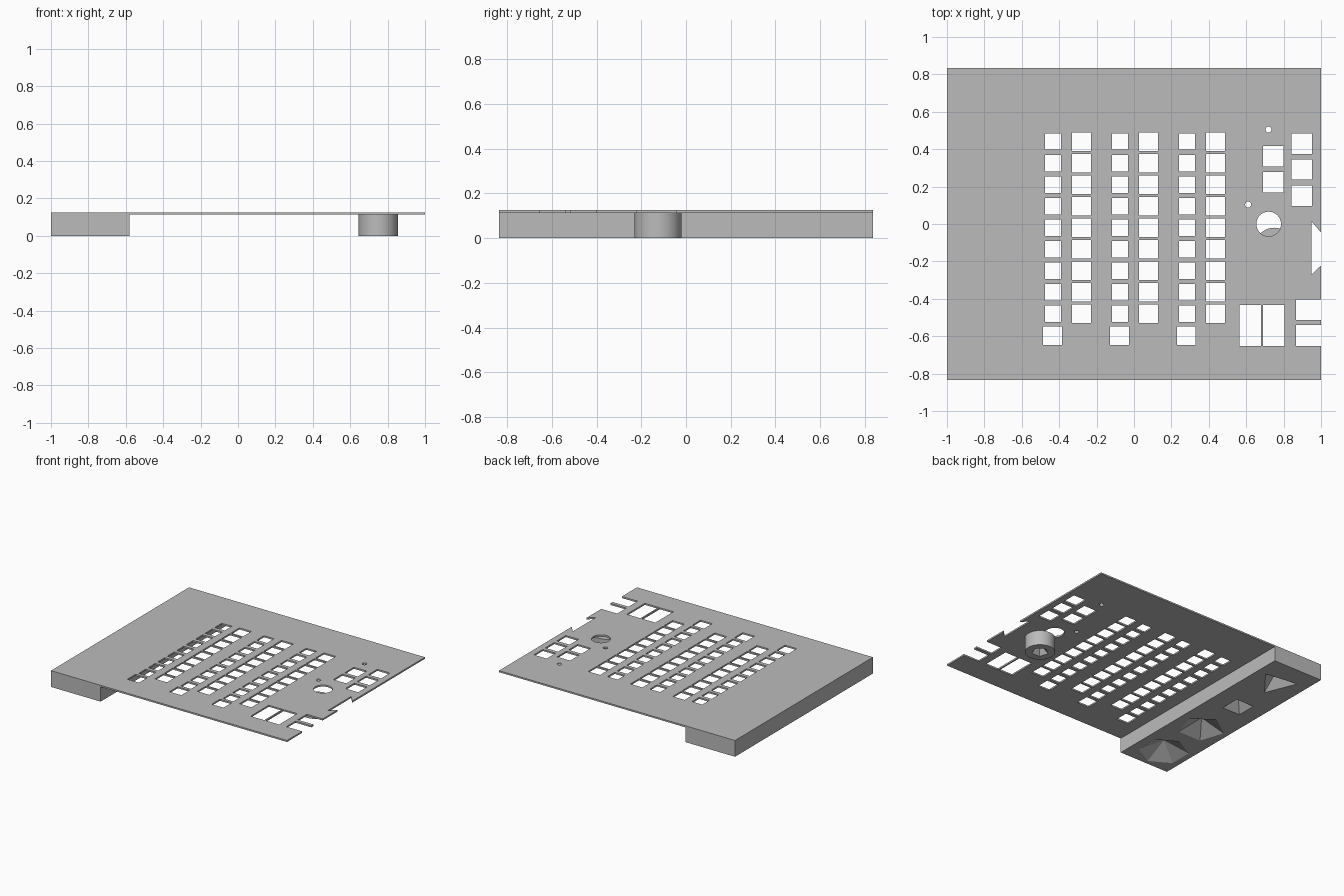
import bpy, bmesh
from math import cos, sin, pi, radians

if "Cube" in bpy.data.objects:
    bpy.data.objects.remove(bpy.data.objects["Cube"], do_unlink=True)

TOP, UNDER, HALF_Y = 0.125, 0.113, 0.835

grey = bpy.data.materials.new("plain grey")
grey.use_nodes = True
grey.diffuse_color = (0.5, 0.5, 0.5, 1)
grey.node_tree.nodes["Principled BSDF"].inputs["Base Color"].default_value = grey.diffuse_color


def prism(bm, points, z0, z1):
    """Upright prism over a plan outline."""
    low = [bm.verts.new((x, y, z0)) for x, y in points]
    high = [bm.verts.new((x, y, z1)) for x, y in points]
    n = len(points)
    bm.faces.new(low[::-1])
    bm.faces.new(high)
    for i in range(n):
        j = (i + 1) % n
        bm.faces.new((low[i], low[j], high[j], high[i]))


def ring(x, y, r, sides, turn=90):
    a = radians(turn)
    return [(x + r * cos(a + 2 * pi * i / sides), y + r * sin(a + 2 * pi * i / sides))
            for i in range(sides)]


def rect(x0, x1, y0, y1):
    return [(x0, y0), (x1, y0), (x1, y1), (x0, y1)]


def square(x, y, size):
    h = size / 2
    return rect(x - h, x + h, y - h, y + h)


def pit(bm, points, depth):
    """Pyramid pit opening downwards at z = 0."""
    n = len(points)
    cx, cy = sum(p[0] for p in points) / n, sum(p[1] for p in points) / n
    lip = 0.01
    k = 1 + lip / depth
    base = [bm.verts.new((cx + (x - cx) * k, cy + (y - cy) * k, -lip)) for x, y in points]
    tip = bm.verts.new((cx, cy, depth))
    bm.faces.new(base[::-1])
    for i in range(n):
        bm.faces.new((base[i], base[(i + 1) % n], tip))


def finish(bm, name):
    bmesh.ops.recalc_face_normals(bm, faces=bm.faces)
    mesh = bpy.data.meshes.new(name)
    bm.to_mesh(mesh)
    bm.free()
    mesh.materials.append(grey)
    obj = bpy.data.objects.new(name, mesh)
    bpy.context.collection.objects.link(obj)
    return obj


def cut(obj, bm):
    """Subtract the cutter, then smooth the round walls."""
    cutter = finish(bm, "cutter")
    cutter.hide_render = True
    mod = obj.modifiers.new("cut", "BOOLEAN")
    mod.object, mod.operation, mod.solver = cutter, "DIFFERENCE", "EXACT"
    bpy.ops.object.select_all(action="DESELECT")
    obj.select_set(True)
    bpy.context.view_layer.objects.active = obj
    bpy.ops.object.modifier_apply(modifier=mod.name)
    bpy.data.objects.remove(cutter, do_unlink=True)
    bpy.ops.object.shade_smooth_by_angle(angle=radians(25))


# Panel with its deep end block, one profile extruded along y
bm = bmesh.new()
profile = [(-1, 0), (-0.58, 0), (-0.58, UNDER), (1, UNDER), (1, TOP), (-1, TOP)]
face = bm.faces.new([bm.verts.new((x, -HALF_Y, z)) for x, z in profile])
side = bmesh.ops.extrude_face_region(bm, geom=[face])["geom"]
bmesh.ops.translate(bm, vec=(0, 2 * HALF_Y, 0),
                    verts=[v for v in side if isinstance(v, bmesh.types.BMVert)])
panel = finish(bm, "panel")

# Grid of key openings: three pairs of columns
openings = []
for g in range(3):
    x = -0.433 + 0.358 * g
    for row in range(9):
        y = 0.44 - 0.115 * row
        openings += [square(x, y, 0.086), square(x + 0.152, y, 0.101)]
    openings.append(square(x - 0.003, -0.597, 0.1))

# Openings along the right edge
openings += [square(0.745, y, 0.11) for y in (0.362, 0.224)]
openings += [square(0.897, y, 0.108) for y in (0.429, 0.291, 0.151)]
openings += [rect(x, x + 0.115, -0.652, -0.433) for x in (0.564, 0.69)]
openings += [rect(0.866, 1.05, y, y + 0.111) for y in (-0.652, -0.514)]
openings.append([(0.95, 0.013), (0.95, -0.27), (1.05, -0.174), (1.05, -0.103)])
openings += [ring(0.719, 0.505, 0.016, 16), ring(0.61, 0.104, 0.016, 16),
             ring(0.72, 0.0, 0.066, 40)]

cutters = bmesh.new()
for outline in openings:
    prism(cutters, outline, UNDER - 0.05, TOP + 0.05)

# Pyramid pits under the end block
for outline in (ring(-0.79, 0.595, 0.15, 3, 22), square(-0.8, 0.175, 0.15),
                ring(-0.8, -0.22, 0.165, 5), ring(-0.8, -0.63, 0.175, 6)):
    pit(cutters, outline, 0.09)
cut(panel, cutters)

# Round post under the panel, with its own pit
bm = bmesh.new()
prism(bm, ring(0.75, -0.125, 0.105, 48), 0, UNDER)
post = finish(bm, "round_post")
cutters = bmesh.new()
pit(cutters, ring(0.75, -0.125, 0.06, 5), 0.07)
cut(post, cutters)
